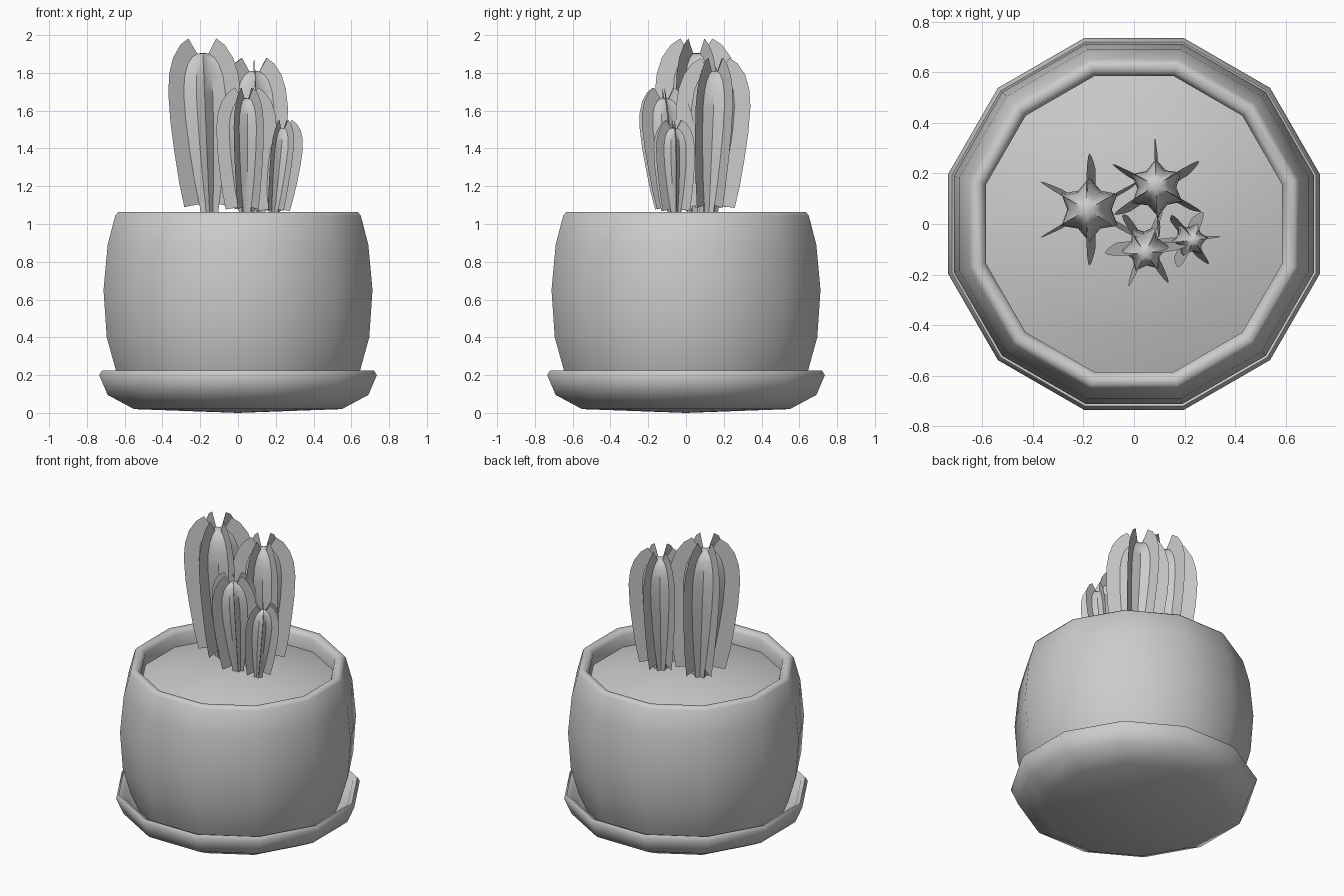
import bpy, bmesh, math
from mathutils import Vector

if "Cube" in bpy.data.objects:
    bpy.data.objects.remove(bpy.data.objects["Cube"])


def finish(bm, name, angle=None):
    me = bpy.data.meshes.new(name)
    bm.to_mesh(me)
    bm.free()
    ob = bpy.data.objects.new(name, me)
    bpy.context.collection.objects.link(ob)
    bpy.ops.object.select_all(action='DESELECT')
    ob.select_set(True)
    bpy.context.view_layer.objects.active = ob
    if angle:
        bpy.ops.object.shade_smooth_by_angle(angle=math.radians(angle))
    return ob


def lathe(name, profile, sides=12, angle=60):
    """Twelve-sided revolve; profile x is the silhouette half-width."""
    bm = bmesh.new()
    k = 1 / math.cos(math.pi / sides)
    rings = []
    for r, z in profile:
        rings.append([bm.verts.new((r * k * math.cos(a), r * k * math.sin(a), z))
                      for a in [(i + .5) * 2 * math.pi / sides for i in range(sides)]])
    for a, b in zip(rings, rings[1:]):
        for i in range(sides):
            j = (i + 1) % sides
            bm.faces.new((a[i], a[j], b[j], b[i]))
    bmesh.ops.remove_doubles(bm, verts=bm.verts, dist=1e-5)
    return finish(bm, name, angle)


# Saucer, pot and domed soil
lathe("saucer", [(0, .0), (.55, .02), (.69, .095), (.735, .20), (.72, .225),
                 (.695, .215), (.655, .14), (.55, .09), (0, .09)])
lathe("pot", [(0, .09), (.59, .09), (.645, .22), (.695, .40), (.712, .65),
              (.69, .89), (.65, 1.045), (.635, 1.063), (.605, 1.06),
              (.585, 1.035), (.585, .93)])
lathe("soil", [(.59, .95), (.42, 1.005), (.2, 1.045), (0, 1.06)])

# Ridge profile of the largest cactus: radius, height above its base
RIDGE = [(.05, -.03), (.06, .06), (.085, .19), (.105, .34), (.122, .50),
         (.128, .65), (.118, .74), (.098, .80), (.07, .84), (.035, .862)]
RIBS, FIN, BASE = 6, .095, 1.045


def cactus(name, base, top, height, turn):
    s = height / (.96)

    def place(r, z, a):
        t = z / .96
        return (base[0] + (top[0] - base[0]) * t + s * r * math.cos(a),
                base[1] + (top[1] - base[1]) * t + s * r * math.sin(a),
                BASE + s * z)

    # Star-section stem
    bm = bmesh.new()
    n = RIBS * 2
    rings = [[bm.verts.new(place(r * (.68 if i % 2 else 1), z,
                                 turn + i * 2 * math.pi / n)) for i in range(n)]
             for r, z in RIDGE]
    for a, b in zip(rings, rings[1:]):
        for i in range(n):
            j = (i + 1) % n
            bm.faces.new((a[i], a[j], b[j], b[i]))
    tip = bm.verts.new(place(0, .865, 0))
    for i in range(n):
        bm.faces.new((rings[-1][i], rings[-1][(i + 1) % n], tip))
    finish(bm, name + "_stem", 40)

    # Thin spine fins standing off each ridge
    bm = bmesh.new()
    for k in range(RIBS):
        a = turn + k * 2 * math.pi / RIBS
        prev = None
        for i in range(1, len(RIDGE)):
            p = Vector(RIDGE[i])
            d = Vector(RIDGE[min(i + 1, len(RIDGE) - 1)]) - Vector(RIDGE[i - 1])
            q = p + Vector((d.y, -d.x)).normalized() * FIN
            pair = (bm.verts.new(place(*p, a)), bm.verts.new(place(*q, a)))
            if prev:
                bm.faces.new((prev[0], prev[1], pair[1], pair[0]))
            prev = pair
    finish(bm, name + "_fins", 40)


rad = math.radians
cactus("tall_cactus", (-.15, .06), (-.19, .055), .955, rad(30))
cactus("back_cactus", (.10, .12), (.085, .155), .85, rad(32))
cactus("front_cactus", (.045, -.06), (.045, -.12), .69, rad(5))
cactus("small_cactus", (.19, -.055), (.24, -.065), .515, rad(6))
